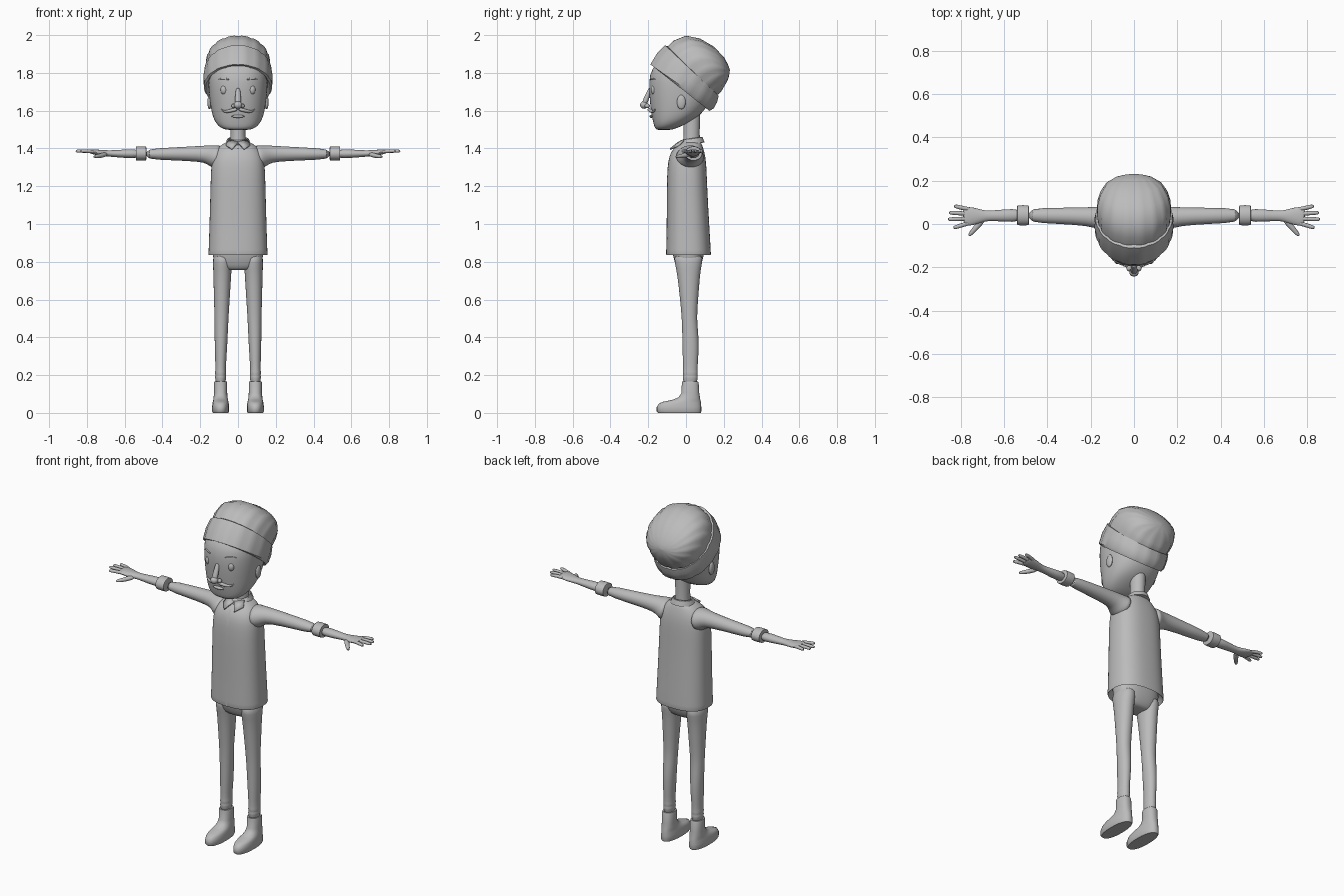
import bpy, math
from mathutils import Vector as V

grey = bpy.data.materials.new("plain_grey")
grey.diffuse_color = (0.5, 0.5, 0.5, 1)


def make(name, verts, faces, subsurf=0, angle=50):
    me = bpy.data.meshes.new(name)
    me.from_pydata([tuple(v) for v in verts], [], faces)
    me.materials.append(grey)
    ob = bpy.data.objects.new(name, me)
    bpy.context.collection.objects.link(ob)
    bpy.ops.object.select_all(action='DESELECT')
    ob.select_set(True)
    bpy.context.view_layer.objects.active = ob
    bpy.ops.object.mode_set(mode='EDIT')
    bpy.ops.mesh.select_all(action='SELECT')
    bpy.ops.mesh.normals_make_consistent(inside=False)
    bpy.ops.object.mode_set(mode='OBJECT')
    bpy.ops.object.shade_smooth_by_angle(angle=math.radians(angle))
    if subsurf:
        m = ob.modifiers.new("smooth", 'SUBSURF')
        m.levels = m.render_levels = subsurf
    return ob


def loft(name, rings, n=24, p=2.0, subsurf=0, ribs=0, depth=0, angle=50):
    """Skin rings given as (centre, u, v); p is the superellipse power."""
    verts, faces = [], []
    for c, u, v in rings:
        for i in range(n):
            t = 2 * math.pi * i / n
            a, b = math.cos(t), math.sin(t)
            a = math.copysign(abs(a) ** (2 / p), a)
            b = math.copysign(abs(b) ** (2 / p), b)
            k = 1 - depth * (1 - abs(math.sin(ribs * t / 2))) ** 2 if ribs else 1
            verts.append(c + (u * a + v * b) * k)
    for j in range(len(rings) - 1):
        for i in range(n):
            k = (i + 1) % n
            faces.append((j * n + i, j * n + k, (j + 1) * n + k, (j + 1) * n + i))
    faces.append(tuple(range(n)))
    faces.append(tuple(range((len(rings) - 1) * n, len(rings) * n)))
    return make(name, verts, faces, subsurf, angle)


def flat(rows, x=0):
    """Level rings from (z, front y, back y, half width)."""
    return [(V((x, (f + b) / 2, z)), V((w, 0, 0)), V((0, (b - f) / 2, 0))) for z, f, b, w in rows]


def tilted(rows):
    """Leaning rings from (front y, front z, back y, back z, half width)."""
    return [(V((0, (a + c) / 2, (b + d) / 2)), V((w, 0, 0)), V((0, (c - a) / 2, (d - b) / 2)))
            for a, b, c, d, w in rows]


def tube(name, pts, n=12, subsurf=1, side=1):
    """Tube through (x, y, z, sideways radius, upright radius)."""
    P = [V((q[0] * side, q[1], q[2])) for q in pts]
    rings = []
    for i, q in enumerate(pts):
        d = (P[min(i + 1, len(P) - 1)] - P[max(i - 1, 0)]).normalized()
        u = d.cross(V((0, 0, 1))).normalized()
        rings.append((P[i], u * q[3], u.cross(d) * q[4]))
    return loft(name, rings, n, 2, subsurf)


def ball(name, c, r):
    bpy.ops.mesh.primitive_uv_sphere_add(segments=20, ring_count=12, location=c)
    ob = bpy.context.object
    ob.name, ob.scale = name, r
    ob.data.materials.append(grey)
    bpy.ops.object.shade_smooth()


# Head and neck
loft("head", flat([(1.497, -.15, -.09, .05), (1.505, -.165, -.05, .088), (1.53, -.172, .0, .115),
                   (1.56, -.179, .055, .131), (1.60, -.187, .10, .142), (1.66, -.193, .13, .152),
                   (1.75, -.199, .14, .159), (1.83, -.185, .13, .155), (1.89, -.11, .11, .12)]), 28, 2.25, 1)
loft("neck", flat([(1.41, -.018, .078, .044), (1.48, -.012, .072, .039), (1.60, -.014, .076, .041)]), 24)

# Knitted hat: turned-up band and ribbed crown gathered at the back
loft("hat_band", tilted([(-.15, 1.85, .10, 1.62, .15), (-.178, 1.838, .125, 1.598, .172),
                         (-.19, 1.845, .148, 1.612, .181), (-.155, 1.903, .166, 1.645, .184),
                         (-.112, 1.947, .174, 1.678, .178), (-.095, 1.94, .16, 1.685, .165)]),
     64, 2, 0, 16, .018, 35)
loft("hat_crown", tilted([(-.105, 1.935, .162, 1.68, .168), (-.065, 1.972, .178, 1.69, .172),
                          (0, 1.998, .19, 1.705, .17), (.075, 1.982, .203, 1.728, .157),
                          (.15, 1.938, .216, 1.75, .13), (.203, 1.88, .226, 1.775, .085),
                          (.222, 1.845, .23, 1.795, .045), (.232, 1.818, .232, 1.814, .003)]),
     64, 2.1, 0, 16, .025, 60)

# Nose, lips
tube("nose_bridge", [(0, -.188, 1.725, .012, .008), (0, -.205, 1.675, .015, .014),
                     (0, -.222, 1.635, .02, .016), (0, -.222, 1.622, .014, .01)])
ball("nose_tip", (0, -.222, 1.63), (.022, .021, .02))
ball("lower_lip", (0, -.184, 1.57), (.035, .01, .008))

for s, tag in ((1, "left_"), (-1, "right_")):
    # Face details
    ball(tag + "eye", (.074 * s, -.17, 1.71), (.018, .016, .025))
    ball(tag + "nostril", (.022 * s, -.205, 1.625), (.013, .014, .012))
    ball(tag + "ear", (.151 * s, -.025, 1.645), (.011, .023, .038))
    tube(tag + "eyebrow", [(.045, -.192, 1.764, .003, .004), (.075, -.182, 1.772, .004, .006),
                           (.105, -.16, 1.766, .003, .003)], 8, 1, s)
    tube(tag + "moustache", [(0, -.196, 1.608, .009, .008), (.03, -.194, 1.603, .011, .011),
                             (.06, -.179, 1.593, .009, .008), (.08, -.169, 1.598, .006, .005),
                             (.09, -.163, 1.609, .003, .003)], 10, 1, s)
    # Collar flap
    flap = make(tag + "collar_flap", [(0, -.038, 1.432), (.05 * s, -.012, 1.444),
                (.064 * s, -.04, 1.416), (.032 * s, -.084, 1.396)], [(0, 1, 2, 3)])
    m = flap.modifiers.new("thick", 'SOLIDIFY')
    m.thickness, m.offset = .009, 0
    # Sleeve, cuff, forearm
    tube(tag + "sleeve", [(.09, .02, 1.352, .085, .066), (.125, .022, 1.357, .07, .062),
                          (.155, .028, 1.368, .054, .05), (.20, .034, 1.372, .044, .042),
                          (.35, .038, 1.371, .037, .034), (.50, .04, 1.37, .034, .028)], 20, 1, s)
    tube(tag + "cuff", [(.485, .04, 1.373, .036, .03), (.487, .04, 1.373, .045, .037),
                        (.513, .04, 1.373, .047, .038), (.539, .04, 1.373, .045, .037),
                        (.541, .04, 1.373, .03, .026)], 24, 0, s)
    tube(tag + "forearm", [(.52, .04, 1.372, .033, .027), (.60, .039, 1.372, .029, .023),
                           (.67, .038, 1.373, .023, .017), (.70, .037, 1.374, .028, .017),
                           (.74, .036, 1.378, .042, .016), (.775, .035, 1.383, .045, .012),
                           (.79, .034, 1.385, .038, .008)], 16, 1, s)
    # Fingers and thumb
    for i, (y0, x1, y1) in enumerate(((.068, .832, .082), (.047, .855, .052), (.025, .86, .022), (.004, .835, -.016))):
        tube(tag + "finger_%d" % (i + 1), [(.755, y0, 1.381, .010, .010), (.79, y0 + (y1 - y0) * .35, 1.386, .0105, .010),
             (x1 - .01, y1, 1.386, .010, .009), (x1, y1, 1.386, .006, .006)], 10, 1, s)
    tube(tag + "thumb", [(.695, .025, 1.37, .015, .014), (.725, -.012, 1.362, .014, .013),
                         (.752, -.042, 1.357, .011, .010), (.763, -.055, 1.356, .006, .006)], 10, 1, s)
    # Trouser leg with bunched ankle
    leg = [(.85, -.068, .095, .052), (.79, -.06, .085, .051), (.74, -.047, .075, .048), (.60, -.032, .065, .042),
           (.50, -.022, .056, .037), (.40, -.02, .069, .035), (.30, -.018, .066, .031), (.225, -.015, .06, .027),
           (.21, -.019, .064, .031), (.20, -.015, .06, .027), (.188, -.019, .064, .031),
           (.176, -.015, .06, .027), (.15, -.015, .058, .027)]
    loft(tag + "trouser_leg", [(c + V((s * (.081 + .011 * min(1, (.85 - c.z) / .6)), 0, 0)), u, v)
                               for c, u, v in flat(leg)], 20, 2.1, 1)
    # Boot
    loft(tag + "boot", flat([(0, -.148, .078, .041), (.008, -.155, .081, .045), (.032, -.155, .081, .045),
                             (.05, -.143, .079, .043), (.06, -.118, .078, .041), (.068, -.075, .076, .039),
                             (.082, -.04, .074, .037), (.105, -.024, .07, .035), (.158, -.022, .067, .035),
                             (.165, -.02, .064, .033), (.165, -.012, .056, .025), (.15, -.012, .056, .025)],
                            .092 * s), 28, 2.3, 0, angle=45)

# Hips
loft("trouser_hips", flat([(.755, -.03, .05, .06), (.762, -.045, .066, .10), (.80, -.062, .088, .131),
                           (.86, -.075, .10, .136), (.92, -.075, .10, .136)]), 28, 2.5, 1)

# Shirt with open hem, and its front seam
shirt = [(.89, -.09, .115, .14), (.84, -.098, .125, .148), (.833, -.105, .132, .157), (.838, -.106, .133, .157),
         (1.0, -.102, .123, .151), (1.2, -.102, .112, .146), (1.3, -.099, .109, .143), (1.36, -.09, .103, .135),
         (1.40, -.068, .092, .112), (1.425, -.035, .083, .08), (1.44, -.022, .075, .05)]
loft("shirt_body", flat(shirt), 32, 2.5, 1)
seam = [(r[0], r[1] - .003) for r in shirt[3:9]]
make("shirt_seam", [(x, y, z) for z, y in seam for x in (-.005, .005)],
     [(2 * i, 2 * i + 1, 2 * i + 3, 2 * i + 2) for i in range(len(seam) - 1)])

# Collar band, lower at the front
loft("collar_band", tilted([(-.03, 1.41, .085, 1.43, .056), (-.045, 1.42, .098, 1.432, .068),
                            (-.03, 1.442, .088, 1.46, .056), (-.022, 1.445, .082, 1.462, .05),
                            (-.015, 1.425, .076, 1.44, .044)]), 28, 2, 0, angle=40)
